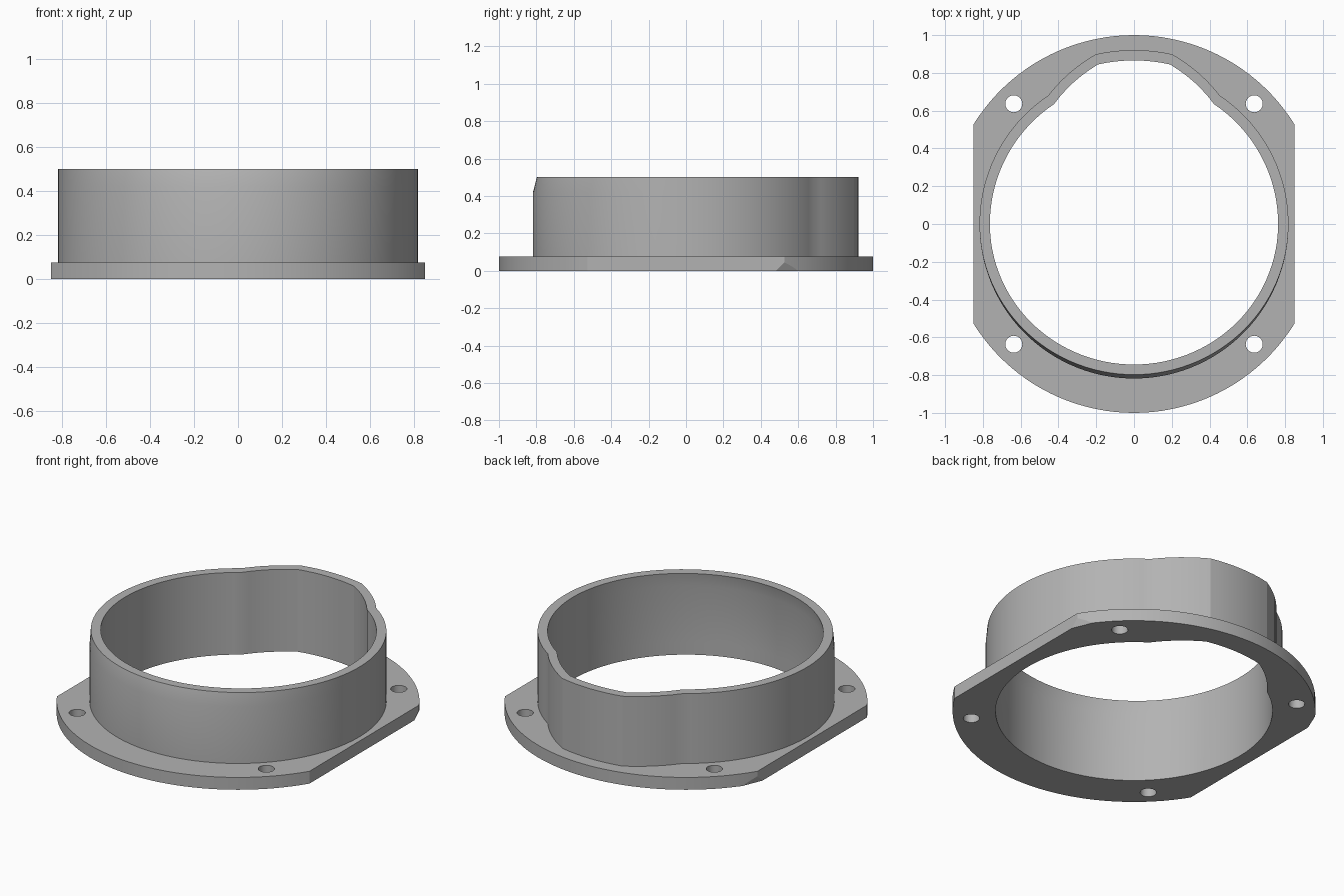
import bpy, bmesh
from math import radians, degrees, sin, cos, sqrt, asin, pi
from mathutils import Vector

cube = bpy.data.objects.get("Cube")
if cube:
    bpy.data.objects.remove(cube, do_unlink=True)

FLANGE_TOP, BEND, TOP = 0.075, 0.42, 0.5
OUTER, INNER, BUMP = 0.818, 0.763, 0.103
CREST, SHOULDER = 12.7, 33.7        # bump angles measured from +y
FLAT_X = 0.85

grey = bpy.data.materials.new("grey")
grey.use_nodes = True
colour = (0.45, 0.45, 0.45, 1)
grey.diffuse_color = colour
grey.node_tree.nodes["Principled BSDF"].inputs["Base Color"].default_value = colour


def finish(name, bm):
    bmesh.ops.recalc_face_normals(bm, faces=bm.faces)
    mesh = bpy.data.meshes.new(name)
    bm.to_mesh(mesh)
    bm.free()
    mesh.materials.append(grey)
    obj = bpy.data.objects.new(name, mesh)
    bpy.context.collection.objects.link(obj)
    bpy.ops.object.select_all(action='DESELECT')
    obj.select_set(True)
    bpy.context.view_layer.objects.active = obj
    bpy.ops.object.shade_smooth_by_angle(angle=radians(20))


def spread(a, b, n):
    return [a + (b - a) * i / n for i in range(n)]


def bumped_circle(radius):
    """Circle with a raised lobe at the back, as (x, y) points."""
    half = spread(0, CREST, 4) + spread(CREST, SHOULDER, 6) + spread(SHOULDER, 180, 48)
    angles = half + [180] + [-a for a in reversed(half[1:])]
    points = []
    for a in angles:
        lift = min(1, max(0, (SHOULDER - abs(a)) / (SHOULDER - CREST)))
        r = radius + BUMP * lift
        points.append((r * sin(radians(a)), r * cos(radians(a))))
    return points


def circle(cx, cy, r, n=24):
    return [(cx + r * cos(2 * pi * i / n), cy + r * sin(2 * pi * i / n)) for i in range(n)]


# Flange: disc with two flat sides, four screw holes and the bore
bm = bmesh.new()
edge = degrees(asin(FLAT_X))
arc = spread(-edge, edge, 40) + [edge]
outline = [(sin(radians(a)), cos(radians(a))) for a in arc]
outline += [(-x, -y) for x, y in outline]
hole = 0.9 * sqrt(0.5)
loops = [outline, bumped_circle(INNER)]
loops += [circle(sx * hole, sy * hole, 0.045) for sx in (-1, 1) for sy in (-1, 1)]
edges = []
for loop in loops:
    verts = [bm.verts.new((x, y, 0)) for x, y in loop]
    edges += [bm.edges.new((v, verts[i - 1])) for i, v in enumerate(verts)]
bmesh.ops.triangle_fill(bm, use_beauty=True, edges=edges)
raised = bmesh.ops.extrude_face_region(bm, geom=bm.faces[:], use_keep_orig=True)["geom"]
bmesh.ops.translate(bm, vec=(0, 0, FLANGE_TOP),
                    verts=[g for g in raised if isinstance(g, bmesh.types.BMVert)])

# Small chamfers under the two rear corners
for side in (-1, 1):
    a = Vector((side * FLAT_X, 0.48, 0))
    b = Vector((side * FLAT_X, 0.527, 0.045))
    c = Vector((side * 0.80, 0.60, 0))
    normal = (b - a).cross(c - a)
    if normal.z > 0:
        normal = -normal
    cut = bmesh.ops.bisect_plane(bm, geom=bm.verts[:] + bm.edges[:] + bm.faces[:],
                                 plane_co=a, plane_no=normal, clear_outer=True)
    rim = [g for g in cut["geom_cut"] if isinstance(g, bmesh.types.BMEdge)]
    bmesh.ops.holes_fill(bm, edges=rim, sides=0)
finish("flange", bm)

# Collar: bumped tube whose front leans inward near the rim
bm = bmesh.new()


def ring(radius, z):
    lean = 0.975 if z == TOP else 1
    return [bm.verts.new((x, y * lean if y < 0 else y, z)) for x, y in bumped_circle(radius)]


section = [(OUTER, FLANGE_TOP), (OUTER, BEND), (OUTER, TOP),
           (INNER, TOP), (INNER, BEND), (INNER, FLANGE_TOP)]
rings = [ring(r, z) for r, z in section]
for low, high in zip(rings, rings[1:]):
    for i in range(len(low)):
        bm.faces.new((low[i - 1], low[i], high[i], high[i - 1]))
finish("collar", bm)
